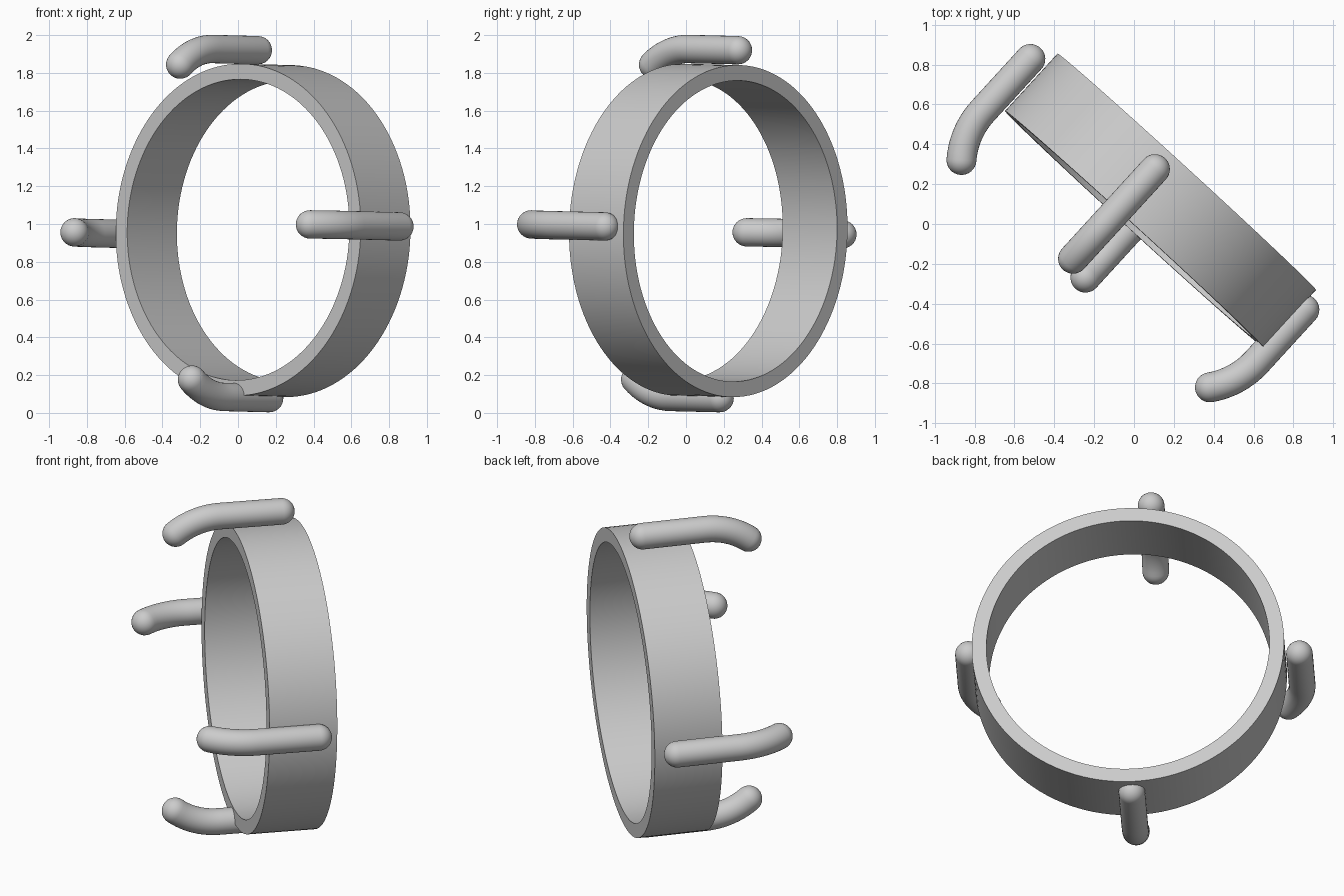
import bpy, bmesh, math
from mathutils import Vector, Matrix

if "Cube" in bpy.data.objects:
    bpy.data.objects.remove(bpy.data.objects["Cube"])

axis = Vector((0.675, 0.738, -0.018)).normalized()   # ring axis, pointing back
side = Vector((0.738, -0.675, 0)).normalized()       # across the ring
up = side.cross(axis).normalized()


def finish(name, bm):
    bmesh.ops.recalc_face_normals(bm, faces=bm.faces)
    mesh = bpy.data.meshes.new(name)
    bm.to_mesh(mesh)
    bm.free()
    ob = bpy.data.objects.new(name, mesh)
    bpy.context.collection.objects.link(ob)
    bpy.ops.object.select_all(action='DESELECT')
    ob.select_set(True)
    bpy.context.view_layer.objects.active = ob
    bpy.ops.object.shade_smooth_by_angle(angle=math.radians(35))
    return ob


def skin(bm, rings, closed=False):
    n = len(rings[0])
    pairs = list(zip(rings, rings[1:]))
    if closed:
        pairs.append((rings[-1], rings[0]))
    for a, b in pairs:
        for i in range(n):
            j = (i + 1) % n
            bm.faces.new((a[i], a[j], b[j], b[i]))


# Flat band ring
def make_band(center, r_in, r_out, width, segs=128):
    bm = bmesh.new()
    rings = []
    for r, t in ((r_out, -0.5), (r_out, 0.5), (r_in, 0.5), (r_in, -0.5)):
        rings.append([bm.verts.new(center + axis * (t * width)
                      + side * (r * math.cos(2 * math.pi * k / segs))
                      + up * (r * math.sin(2 * math.pi * k / segs))) for k in range(segs)])
    skin(bm, rings, closed=True)
    finish("band_ring", bm)


# Round-ended prong: straight, then bending inward over the front edge
def make_prong(name, start, inward, radius=0.075, segs=32):
    inward = (inward - axis * inward.dot(axis)).normalized()
    fwd = -axis
    across = fwd.cross(inward)
    straight, bend_r, bend = 0.355, 0.41, math.radians(38)
    start = Vector(start)
    path = [(start, 0.0)]
    for i in range(11):
        t = bend * i / 10
        path.append((start + fwd * (straight + bend_r * math.sin(t))
                     + inward * (bend_r * (1 - math.cos(t))), t))

    # stations are (centre, bend angle, offset along the tangent, section radius)
    cap = [math.pi / 2 * i / 8 for i in range(1, 8)]
    stations = [(*path[0], -radius * math.cos(c), radius * math.sin(c)) for c in cap]
    stations += [(p, t, 0, radius) for p, t in path]
    stations += [(*path[-1], radius * math.cos(c), radius * math.sin(c)) for c in reversed(cap)]

    bm = bmesh.new()
    rings = []
    for p, t, off, r in stations:
        tangent = fwd * math.cos(t) + inward * math.sin(t)
        normal = inward * math.cos(t) - fwd * math.sin(t)
        rings.append([bm.verts.new(p + tangent * off
                      + normal * (r * math.cos(2 * math.pi * k / segs))
                      + across * (r * math.sin(2 * math.pi * k / segs))) for k in range(segs)])
    skin(bm, rings)
    tip_dir = fwd * math.cos(bend) + inward * math.sin(bend)
    for ring, pole in ((rings[0], start - fwd * radius),
                       (rings[-1], path[-1][0] + tip_dir * radius)):
        v = bm.verts.new(pole)
        for i in range(segs):
            bm.faces.new((ring[i], ring[(i + 1) % segs], v))
    finish(name, bm)


make_band(Vector((0.133, 0.118, 0.966)), 0.797, 0.879, 0.39)
make_prong("top_prong", (0.105, 0.275, 1.92), -up)
make_prong("bottom_prong", (0.165, 0.178, 0.078), up)
make_prong("left_prong", (-0.52, 0.828, 0.945), side)
make_prong("right_prong", (0.855, -0.43, 0.987), -side)
